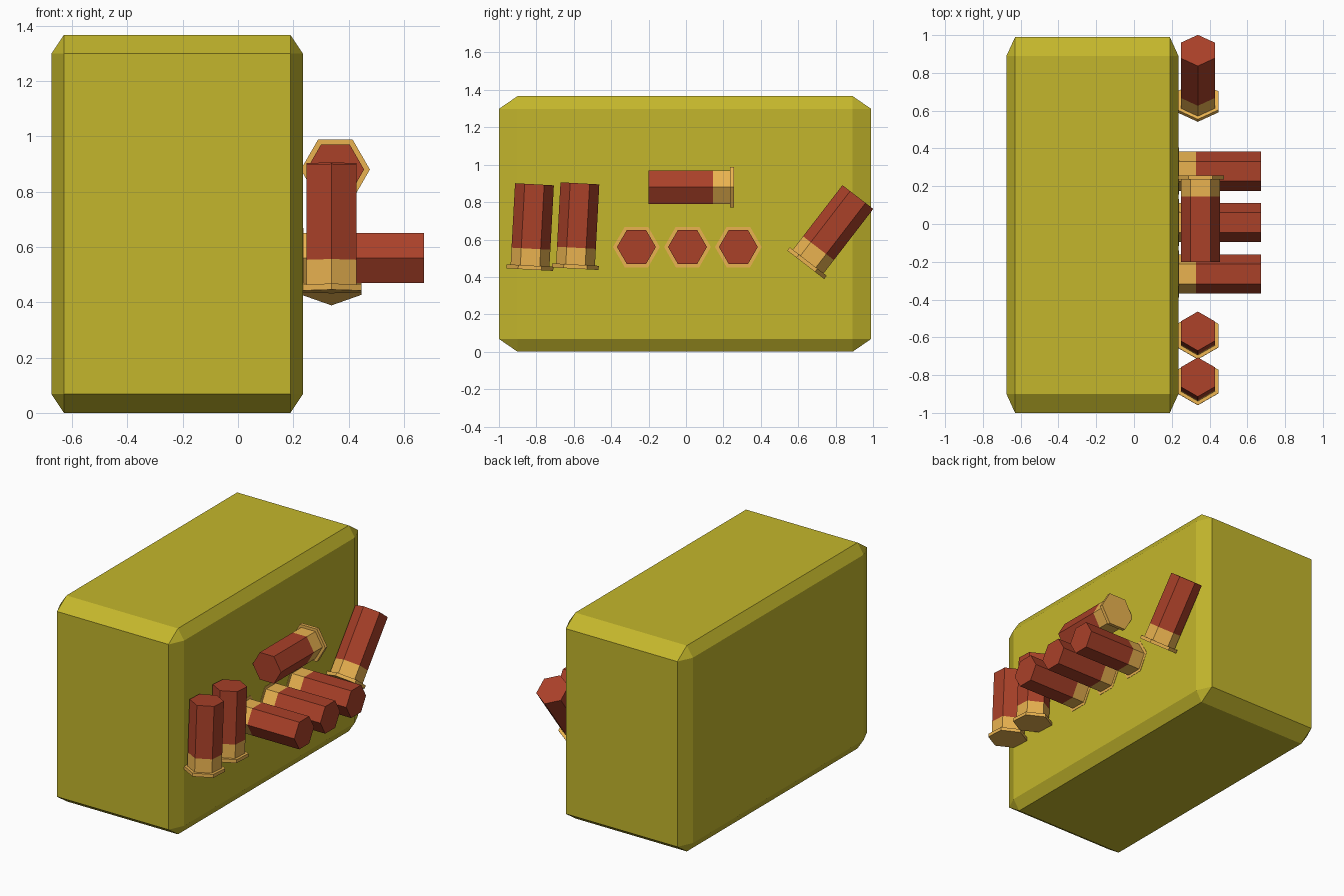
import bpy, bmesh, math
from mathutils import Vector

if "Cube" in bpy.data.objects:
    bpy.data.objects.remove(bpy.data.objects["Cube"])


def material(name, color):
    m = bpy.data.materials.new(name)
    m.diffuse_color = (*color, 1)
    m.use_nodes = True
    m.node_tree.nodes["Principled BSDF"].inputs["Base Color"].default_value = m.diffuse_color
    return m


OLIVE = material("olive_yellow", (0.55, 0.47, 0.025))
RED = material("shell_red", (0.40, 0.052, 0.022))
BRASS = material("brass", (0.82, 0.45, 0.08))


def add_object(name, bm, mat):
    bmesh.ops.recalc_face_normals(bm, faces=bm.faces)
    mesh = bpy.data.meshes.new(name)
    bm.to_mesh(mesh)
    bm.free()
    mesh.materials.append(mat)
    ob = bpy.data.objects.new(name, mesh)
    bpy.context.collection.objects.link(ob)
    return ob


def hex_turned(name, profile, base, axis, corner, mat):
    """Six-sided solid from (height, radius) rings; 'corner' is where a hexagon corner points."""
    bm = bmesh.new()
    side = axis.cross(corner)
    rings = []
    for h, r in profile:
        angles = [i * math.pi / 3 for i in range(6)]
        rings.append([bm.verts.new(base + axis * h + (corner * math.cos(a) + side * math.sin(a)) * r)
                      for a in angles])
    for low, high in zip(rings, rings[1:]):
        for i in range(6):
            j = (i + 1) % 6
            bm.faces.new((low[i], low[j], high[j], high[i]))
    bm.faces.new(rings[0])
    bm.faces.new(rings[-1])
    return add_object(name, bm, mat)


# Shell: rimmed brass base and red tube
R, RIM = 0.104, 0.125
BASE_PROFILE = [(0, RIM), (0.022, RIM), (0.022, R), (0.112, R)]
TUBE_PROFILE = [(0.112, R), (0.457, R)]


def shell(name, base, axis, corner):
    base, axis, corner = Vector(base), Vector(axis), Vector(corner)
    hex_turned(name + "_brass_base", BASE_PROFILE, base, axis, corner, BRASS)
    hex_turned(name + "_tube", TUBE_PROFILE, base, axis, corner, RED)


# Box: unit cube with bevelled edges, stretched to size
bm = bmesh.new()
bmesh.ops.create_cube(bm, size=1)
bmesh.ops.bevel(bm, geom=bm.edges[:], offset=0.05, offset_type='OFFSET',
                segments=1, profile=0.5, affect='EDGES')
bmesh.ops.scale(bm, vec=(0.91, 1.99, 1.367), verts=bm.verts)
bmesh.ops.translate(bm, vec=(-0.22, -0.005, 0.6835), verts=bm.verts)
add_object("box", bm, OLIVE)

# Three shells sticking straight out of the side
for i, y in enumerate((-0.265, 0.008, 0.28)):
    shell(f"outward_shell_{i + 1}", (0.215, y, 0.56), (1, 0, 0), (0, 1, 0))

# One shell lying along the side
shell("lying_shell", (0.352, 0.257, 0.88), (0, -1, 0), (1, 0, 0))

# Upright shells, leaning towards the back by the given angle
for i, (y, z, lean) in enumerate(((-0.835, 0.439, 3.1), (-0.592, 0.444, 3.1), (0.64, 0.465, 37.6))):
    s, c = math.sin(math.radians(lean)), math.cos(math.radians(lean))
    shell(f"upright_shell_{i + 1}", (0.338, y, z), (0, s, c), (0, c, -s))
